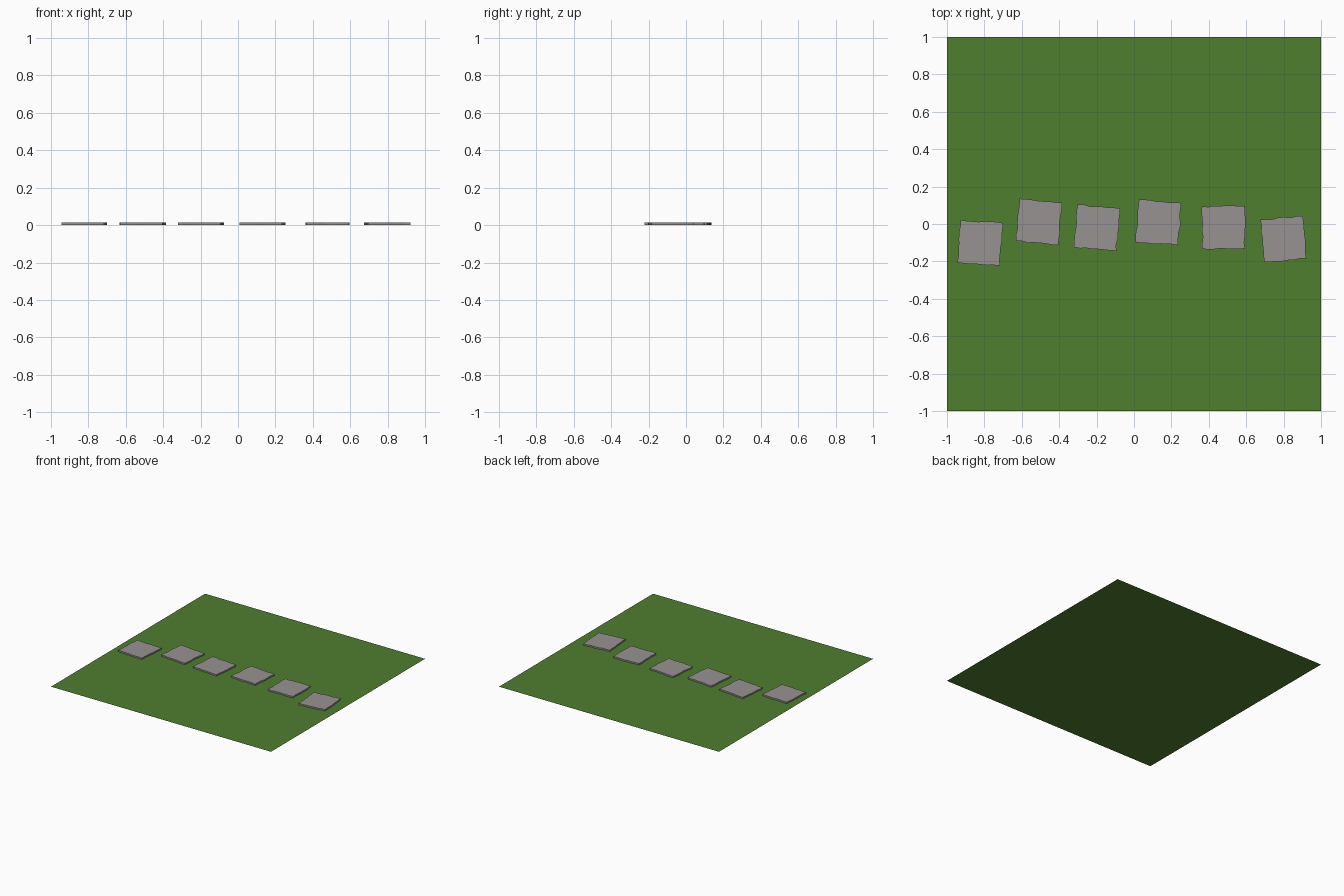
import bpy, bmesh, math, random
from mathutils import Matrix, Vector

if "Cube" in bpy.data.objects:
    bpy.data.objects.remove(bpy.data.objects["Cube"])

random.seed(4)

def material(name, color):
    m = bpy.data.materials.new(name)
    m.diffuse_color = (*color, 1)
    m.use_nodes = True
    m.node_tree.nodes["Principled BSDF"].inputs["Base Color"].default_value = m.diffuse_color
    return m

def make_object(name, bm, mat):
    me = bpy.data.meshes.new(name)
    bm.to_mesh(me)
    bm.free()
    me.materials.append(mat)
    ob = bpy.data.objects.new(name, me)
    bpy.context.collection.objects.link(ob)
    return ob

grass = material("grass_green", (0.08, 0.21, 0.028))
stone = material("stone_grey", (0.31, 0.29, 0.285))

# Flat lawn
bm = bmesh.new()
bmesh.ops.create_grid(bm, x_segments=1, y_segments=1, size=1)
make_object("lawn", bm, grass)

# Stepping stones: square slabs with slightly chipped edges
HALF, STEPS, CHIP = 0.114, 7, 0.004
Z_BOTTOM, Z_TOP = 0.001, 0.013

def stepping_stone(name, x, y, degrees):
    bm = bmesh.new()
    outline = []
    for side in range(4):
        turn = Matrix.Rotation(side * math.pi / 2, 3, 'Z')
        for i in range(STEPS):
            along = -HALF + 2 * HALF * i / STEPS
            chip = 0 if i == 0 else random.uniform(-CHIP, CHIP)
            outline.append(turn @ Vector((along, -HALF + chip, Z_BOTTOM)))
    base = bm.faces.new([bm.verts.new(p) for p in outline])
    ext = bmesh.ops.extrude_face_region(bm, geom=[base], use_keep_orig=True)
    top = [v for v in ext["geom"] if isinstance(v, bmesh.types.BMVert)]
    bmesh.ops.translate(bm, verts=top, vec=(0, 0, Z_TOP - Z_BOTTOM))
    bmesh.ops.recalc_face_normals(bm, faces=bm.faces)
    ob = make_object(name, bm, stone)
    ob.location = (x, y, 0)
    ob.rotation_euler.z = math.radians(degrees)

# Winding row of stones: x, y, turn
PATH = [(-0.823, -0.10, -4), (-0.508, 0.012, -5), (-0.198, -0.02, -5),
        (0.131, 0.008, -4.5), (0.478, -0.018, 0.5), (0.798, -0.081, 5)]
for n, (x, y, a) in enumerate(PATH, 1):
    stepping_stone(f"stepping_stone_{n}", x, y, a)
